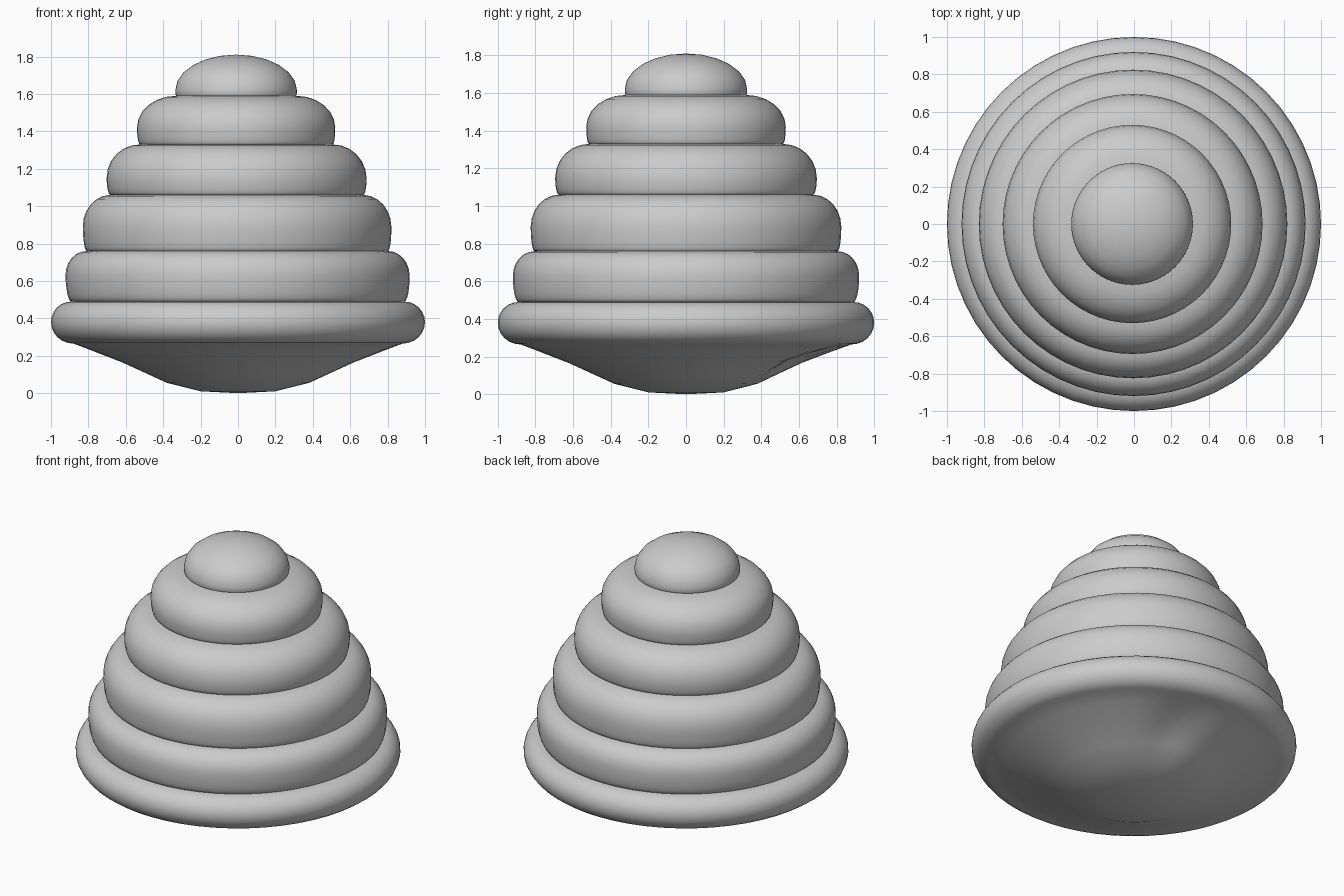
import bpy
import bmesh
import math
from mathutils import Vector

cube = bpy.data.objects.get("Cube")
if cube:
    bpy.data.objects.remove(cube)

SEGMENTS = 56
STEPS = 6

# Each tier, low to high: belly radius, belly height, radius and height of the groove above
TIERS = [
    (1.0, 0.38, 0.89, 0.49),
    (0.92, 0.63, 0.805, 0.76),
    (0.825, 0.89, 0.675, 1.06),
    (0.695, 1.15, 0.515, 1.33),
    (0.53, 1.42, 0.32, 1.59),
    (0.325, 1.62, 0.0, 1.81),
]
# Shallow bowl underneath, from the centre out to the rim
BASE = [(0, 0), (0.2, 0.01), (0.38, 0.055), (0.5, 0.11), (0.62, 0.165), (0.8, 0.235)]


def quarter_arc(belly, groove):
    """Rounded points from a belly to a groove, belly first."""
    points = []
    for i in range(STEPS + 1):
        t = math.pi / 2 * i / STEPS
        points.append((groove[0] + (belly[0] - groove[0]) * math.cos(t),
                       belly[1] + (groove[1] - belly[1]) * math.sin(t)))
    return points


def hive_profile():
    points = list(BASE)
    below = (0.88, 0.265)
    for radius, height, groove_radius, groove_height in TIERS:
        belly, groove = (radius, height), (groove_radius, groove_height)
        points += quarter_arc(belly, below)[::-1]
        points += quarter_arc(belly, groove)[1:]
        below = groove
    return points


def shape_point(radius, height, angle):
    """Place a point, leaning the tiers slightly and denting the underside."""
    lean = -0.01 * min(1, max(0, height - 0.4))
    p = Vector((radius * math.cos(angle) + lean, radius * math.sin(angle), height))
    if height < 0.25:
        distance = (p.xy - Vector((0.18, 0.6))).length
        p.z += 0.05 * math.exp(-(distance / 0.14) ** 2)
    return p


# Stacked rounded body, turned around the vertical axis
bm = bmesh.new()
rings = []
for radius, height in hive_profile():
    if radius < 0.001:
        rings.append([bm.verts.new(shape_point(0, height, 0))] * SEGMENTS)
    else:
        rings.append([bm.verts.new(shape_point(radius, height, math.tau * i / SEGMENTS))
                      for i in range(SEGMENTS)])
for low, high in zip(rings, rings[1:]):
    for i in range(SEGMENTS):
        j = (i + 1) % SEGMENTS
        corners = dict.fromkeys((low[i], low[j], high[j], high[i]))
        if len(corners) > 2:
            bm.faces.new(list(corners))
bmesh.ops.remove_doubles(bm, verts=bm.verts, dist=0.0005)
bmesh.ops.recalc_face_normals(bm, faces=bm.faces)
mesh = bpy.data.meshes.new("tiered_dome")
bm.to_mesh(mesh)
bm.free()
dome = bpy.data.objects.new("tiered_dome", mesh)
bpy.context.collection.objects.link(dome)

# Plain grey surface
grey = bpy.data.materials.new("light_grey")
grey.use_nodes = True
colour = (0.6, 0.6, 0.6, 1)
grey.diffuse_color = colour
grey.node_tree.nodes["Principled BSDF"].inputs["Base Color"].default_value = colour
mesh.materials.append(grey)

bpy.context.view_layer.objects.active = dome
dome.select_set(True)
bpy.ops.object.shade_smooth_by_angle(angle=math.radians(60))
